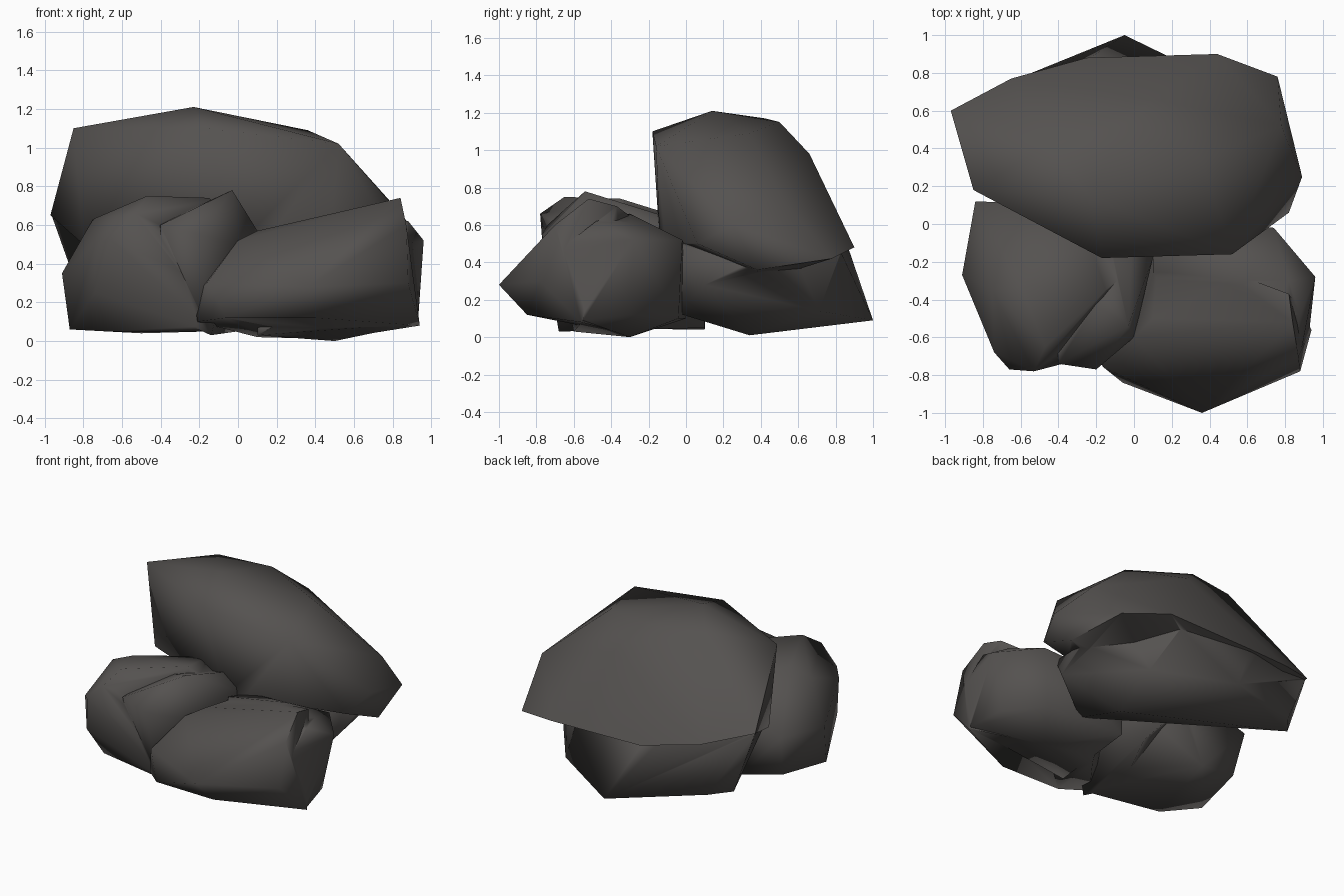
import bpy
import bmesh
from math import radians

default_cube = bpy.data.objects.get("Cube")
if default_cube:
    bpy.data.objects.remove(default_cube, do_unlink=True)


def make_material(name, colour):
    material = bpy.data.materials.new(name)
    material.use_nodes = True
    material.diffuse_color = colour
    shader = material.node_tree.nodes["Principled BSDF"]
    shader.inputs["Base Color"].default_value = colour
    shader.inputs["Roughness"].default_value = 0.9
    return material


def chunk(name, corners):
    """One faceted lump of stone wrapped around its main corners."""
    bm = bmesh.new()
    for corner in corners:
        bm.verts.new(corner)
    result = bmesh.ops.convex_hull(bm, input=bm.verts[:])
    loose = {item for item in result["geom_interior"] + result["geom_unused"]
             if isinstance(item, bmesh.types.BMVert)}
    bmesh.ops.delete(bm, geom=list(loose), context="VERTS")
    bmesh.ops.recalc_face_normals(bm, faces=bm.faces[:])
    mesh = bpy.data.meshes.new(name)
    bm.to_mesh(mesh)
    bm.free()
    stone = bpy.data.objects.new(name, mesh)
    bpy.context.collection.objects.link(stone)
    return stone


def boulder(name, body_corners, lobe_corners, material, crease):
    """Weld a lobe onto a body, then smooth everything below the crease angle."""
    body = chunk(name, body_corners)
    lobe = chunk(name + "_lobe", lobe_corners)
    weld = body.modifiers.new("weld", "BOOLEAN")
    weld.operation = "UNION"
    weld.solver = "EXACT"
    weld.object = lobe
    graph = bpy.context.evaluated_depsgraph_get()
    welded = bpy.data.meshes.new_from_object(body.evaluated_get(graph))
    body.modifiers.clear()
    body.data = welded
    bpy.data.objects.remove(lobe, do_unlink=True)
    welded.materials.clear()
    welded.materials.append(material)
    for face in welded.polygons:
        face.material_index = 0
        face.use_smooth = True
    welded.set_sharp_from_angle(angle=radians(crease))
    return body


stone_grey = make_material("dark warm grey stone", (0.09, 0.084, 0.08, 1))

# Tall rear boulder: leaning slab that overhangs its base
slab = [
    (-.85, .18, 1.1), (-.17, -.18, 1.1), (.52, -.16, 1.02), (-.23, .14, 1.21),
    (-.45, .42, 1.17), (-.08, .5, 1.15), (.36, .34, 1.09), (.1, .66, .98),
    (-.97, .6, .65), (.78, .52, .73), (.89, .25, .6), (.82, .06, .5),
    (.76, .78, .42), (.44, .9, .48), (-.25, .88, .48), (-.65, .77, .55),
    (-.8, .2, .5), (0, -.14, .5), (.85, .38, .36), (.2, .4, .3),
]
base = [
    (-.05, 1, .09), (-.8, .6, .19), (-.69, .74, .19), (.4, .34, .01),
    (.42, -.05, .13), (.46, .71, .14), (.7, .1, .28), (.74, .36, .38),
    (-.96, .59, .64), (-.25, .87, .47), (.3, .83, .45), (.6, -.08, .5),
    (-.78, .22, .52), (0, -.12, .52),
]
boulder("rear_boulder", slab, base, stone_grey, 80)

# Rounded boulder on the -x side, with a short groove in its front
outer_lobe = [
    (-.91, -.27, .35), (-.84, .12, .4), (-.74, -.68, .5), (-.66, -.77, .53),
    (-.53, -.78, .66), (-.75, -.35, .63), (-.47, -.65, .75), (-.6, -.33, .69),
    (-.15, -.35, .74), (-.87, -.35, .06), (-.68, -.55, .05), (-.74, -.66, .25),
    (-.5, .1, .04), (-.3, -.72, .36), (-.3, .1, .6), (.08, -.15, .55),
    (-.14, -.66, .05), (-.8, .05, .1),
]
inner_lobe = [
    (-.2, -.77, .55), (-.4, -.74, .6), (-.03, -.54, .78), (0, -.6, .5),
    (.1, -.18, .57), (-.14, -.68, .03), (-.42, -.3, .6), (0, .1, .05),
    (0, .1, .58), (-.4, -.6, .15), (-.4, .08, .5),
]
boulder("rounded_boulder", outer_lobe, inner_lobe, stone_grey, 80)

# Low wedge boulder on the +x side, raised ridge with a lower back shoulder
ridge = [
    (-.23, -.6, .25), (-.21, -.7, .1), (-.16, -.76, .3), (0, -.6, .52),
    (.1, -.5, .57), (.84, -.52, .74), (.82, -.37, .7), (.87, -.7, .6),
    (.36, -1, .28), (-.06, -.84, .12), (.88, -.78, .3), (.94, -.56, .08),
    (.4, -.85, .12), (.5, -.3, .01), (.1, -.3, .02), (.1, -.1, .5),
]
shoulder = [
    (.96, -.28, .52), (.74, -.02, .52), (.88, -.48, .62), (.82, -.3, .61),
    (.6, -.3, .66), (.1, -.25, .55), (.1, 0, .48), (.88, -.7, .45),
    (.93, -.55, .09), (.88, -.3, .12), (.7, -.04, .1), (.1, 0, .1),
    (.5, -.3, 0), (.1, -.6, .03), (.3, -.6, .45),
]
boulder("wedge_boulder", ridge, shoulder, stone_grey, 80)
